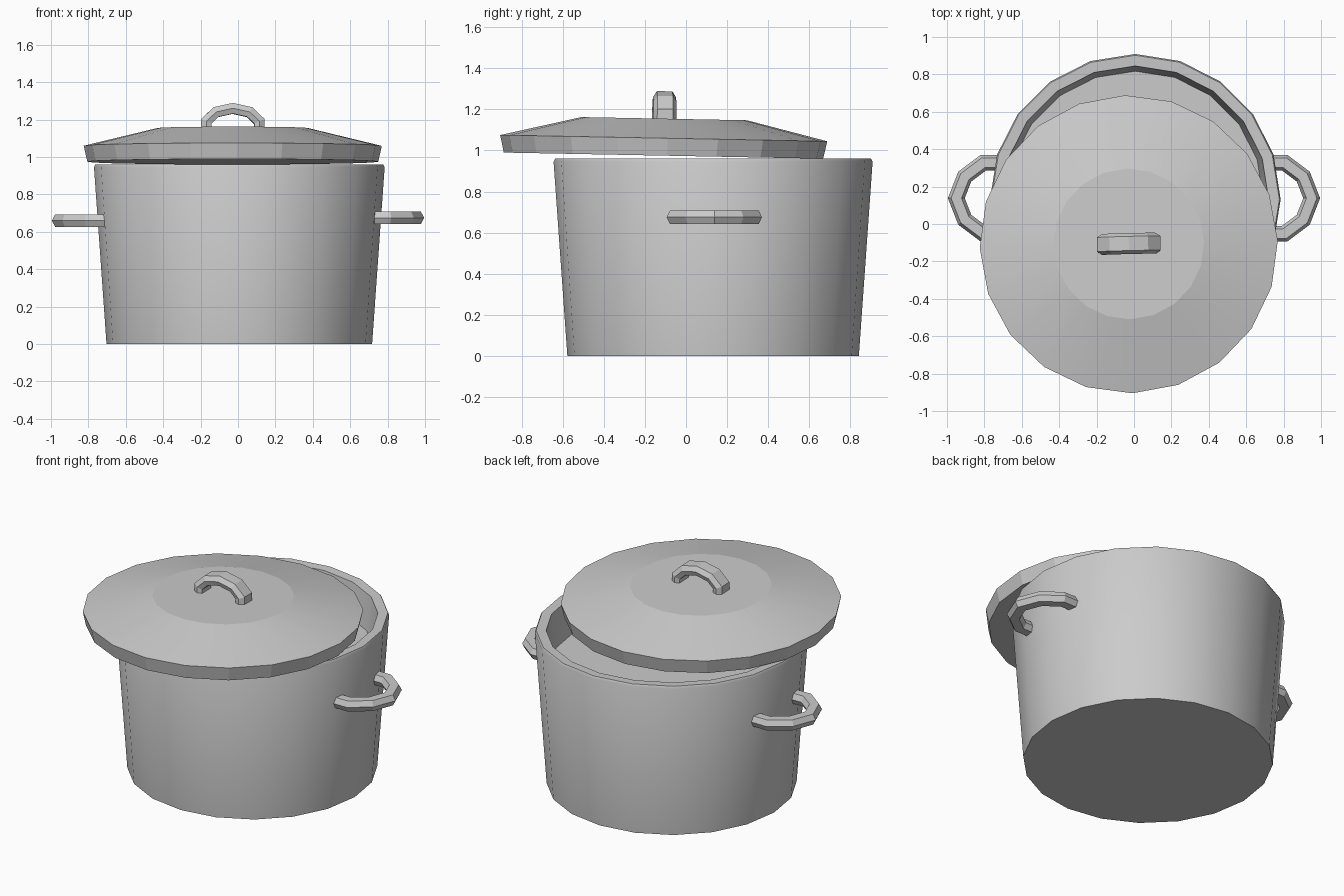
import bpy, bmesh
from math import sin, cos, tau, radians
from mathutils import Vector, Matrix

if "Cube" in bpy.data.objects:
    bpy.data.objects.remove(bpy.data.objects["Cube"])

SIDES = 20


def finish(bm, name, matrix, angle):
    bmesh.ops.recalc_face_normals(bm, faces=bm.faces)
    bm.transform(matrix)
    mesh = bpy.data.meshes.new(name)
    bm.to_mesh(mesh)
    bm.free()
    ob = bpy.data.objects.new(name, mesh)
    bpy.context.collection.objects.link(ob)
    bpy.ops.object.select_all(action='DESELECT')
    bpy.context.view_layer.objects.active = ob
    ob.select_set(True)
    bpy.ops.object.shade_smooth_by_angle(angle=radians(angle))
    return ob


def skin(bm, rings):
    """Join equal-length closed rings with quads and cap both ends."""
    rings = [[bm.verts.new(p) for p in ring] for ring in rings]
    n = len(rings[0])
    for a, b in zip(rings, rings[1:]):
        for i in range(n):
            j = (i + 1) % n
            bm.faces.new((a[i], a[j], b[j], b[i]))
    bm.faces.new(rings[0])
    bm.faces.new(rings[-1])


def lathe(name, profile, matrix, angle=30):
    bm = bmesh.new()
    skin(bm, [[(r * sin(tau * i / SIDES), r * cos(tau * i / SIDES), z)
               for i in range(SIDES)] for r, z in profile])
    return finish(bm, name, matrix, angle)


def sweep(name, path, section, matrix, angle=15):
    """Sweep a (normal, depth) section along a path in the local XY plane."""
    pts = [Vector(p) for p in path]
    rings = []
    for i, p in enumerate(pts):
        d0 = (p - pts[max(i - 1, 0)]).normalized()
        d1 = (pts[min(i + 1, len(pts) - 1)] - p).normalized()
        t = (d0 + d1).normalized()
        n = Vector((-t.y, t.x)) / max(t.dot(d1 if d1.length else d0), 0.5)
        rings.append([(p.x + n.x * s, p.y + n.y * s, d) for s, d in section])
    bm = bmesh.new()
    skin(bm, rings)
    return finish(bm, name, matrix, angle)


# Pot: tapered wall, slightly chamfered rim, thick lip and inner floor
lathe("pot", [(0.71, 0), (0.777, 0.945), (0.77, 0.96), (0.713, 0.957),
              (0.685, 0.75)], Matrix.Translation((0.007, 0.132, 0)))

# Lid: shallow cone with flat top, resting askew on the rim
lid_pose = (Matrix.Translation((-0.028, -0.11, 0.975))
            @ Matrix.Rotation(radians(-1.1), 4, 'X')
            @ Matrix.Rotation(radians(1.4), 4, 'Z'))
lathe("lid", [(0.778, 0), (0.797, 0.085), (0.403, 0.18)], lid_pose, 10)

# Lid handle: arched grip, chamfered on its outer side
arch = [(-0.142, -0.01), (-0.142, 0.035), (-0.09, 0.085), (0, 0.105),
        (0.09, 0.085), (0.142, 0.035), (0.142, -0.01)]
grip = [(-0.028, -0.045), (-0.028, 0.045), (0, 0.056), (0.028, 0.038),
        (0.028, -0.038), (0, -0.056)]
stand = Matrix.Translation((0, 0, 0.18)) @ Matrix.Rotation(radians(90), 4, 'X')
sweep("lid_handle", arch, grip, lid_pose @ stand)

# Side handles: horizontal loops, mirrored left and right
loop = [(0.69, -0.19), (0.8, -0.19), (0.9, -0.115), (0.945, 0),
        (0.9, 0.115), (0.8, 0.19), (0.69, 0.19)]
bar = [(-0.042, 0), (-0.026, 0.033), (0.026, 0.033),
       (0.042, 0), (0.026, -0.033), (-0.026, -0.033)]
for side, sign, z in (("right", 1, 0.675), ("left", -1, 0.66)):
    place = (Matrix.Translation((0.005 * sign, 0.138, z))
             @ Matrix.Diagonal((sign, 1, 1, 1)))
    ob = sweep(side + "_handle", loop, bar, place)
    if sign < 0:
        ob.data.flip_normals()
